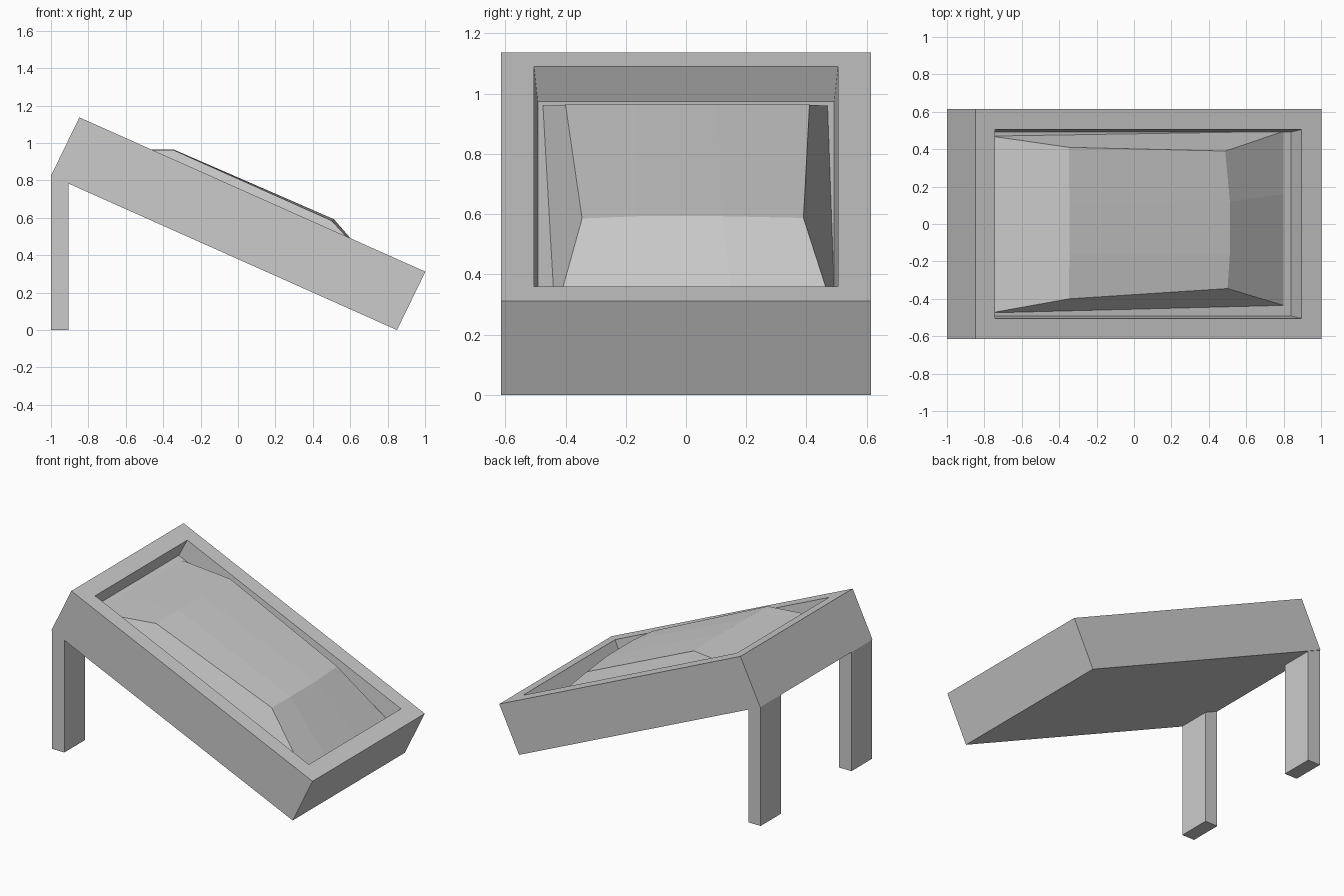
import bpy
import bmesh
from mathutils import Vector

cube = bpy.data.objects.get("Cube")
if cube:
    bpy.data.objects.remove(cube)

# Single flat material
grey = bpy.data.materials.new("light grey")
grey.use_nodes = True
colour = (0.6, 0.6, 0.6, 1)
grey.diffuse_color = colour
grey.node_tree.nodes["Principled BSDF"].inputs["Base Color"].default_value = colour

# Tilted frame of the tray: slope runs down its length, rise goes through its depth
ORIGIN = Vector((-1, 0, 0.825))
SLOPE = Vector((1.85, 0, -0.825))
RISE = Vector((0.152, 0, 0.312))


def on_tray(s, y, t):
    return ORIGIN + SLOPE * s + RISE * t + Vector((0, y, 0))


def rectangle(s0, s1, half_width, t):
    return [on_tray(s, y * half_width, t)
            for s, y in ((s0, -1), (s0, 1), (s1, 1), (s1, -1))]


def loft(name, rings, caps):
    """Join successive rings with quads; caps lists (ring index, corner indices)."""
    bm = bmesh.new()
    loops = [[bm.verts.new(p) for p in ring] for ring in rings]
    for a, b in zip(loops, loops[1:]):
        n = len(a)
        for i in range(n):
            j = (i + 1) % n
            bm.faces.new((a[i], a[j], b[j], b[i]))
    for ring, corners in caps:
        bm.faces.new([loops[ring][c] for c in corners])
    bmesh.ops.recalc_face_normals(bm, faces=bm.faces)
    mesh = bpy.data.meshes.new(name)
    bm.to_mesh(mesh)
    bm.free()
    mesh.materials.append(grey)
    obj = bpy.data.objects.new(name, mesh)
    bpy.context.collection.objects.link(obj)
    return obj


QUAD = (0, 1, 2, 3)
FLOOR = 0.63

# Open tray with a rim and a recessed floor
loft("tray", [
    rectangle(0, 1, 0.615, 0),
    rectangle(0, 1, 0.615, 1),
    rectangle(0.057, 0.943, 0.505, 1),
    rectangle(0.057, 0.943, 0.492, FLOOR),
], [(0, QUAD), (3, QUAD)])

# Domed cushion: wide base ring lofted to a crowned top
base = ([on_tray(0.075, y, FLOOR) for y in (-0.475, -0.18, 0.13, 0.47)]
        + [on_tray(0.921, y, FLOOR) for y in (0.495, 0.16, -0.18, -0.435)])
crown = ([on_tray(0.26, y, t) for y, t in
          ((-0.4, 1.13), (-0.16, 1.14), (0.1, 1.14), (0.41, 1.13))]
         + [on_tray(s, y, t) for s, y, t in
            ((0.712, 0.39, 1.12), (0.722, 0.12, 1.165),
             (0.722, -0.16, 1.165), (0.718, -0.345, 1.13))])
loft("cushion", [base, crown],
     [(1, (i, i + 1, 6 - i, 7 - i)) for i in range(3)])

# Two legs under the raised end, cut to the slope of the tray
for name, side in (("left_back_leg", 1), ("left_front_leg", -1)):
    plan = [(-1, 0.385), (-0.905, 0.385), (-0.905, 0.61), (-1, 0.61)]
    foot = [Vector((x, y * side, 0)) for x, y in plan]
    top = [on_tray((x + 1) / SLOPE.x, y * side, 0) for x, y in plan]
    loft(name.replace("left_", ""), [foot, top], [(0, QUAD), (1, QUAD)])
